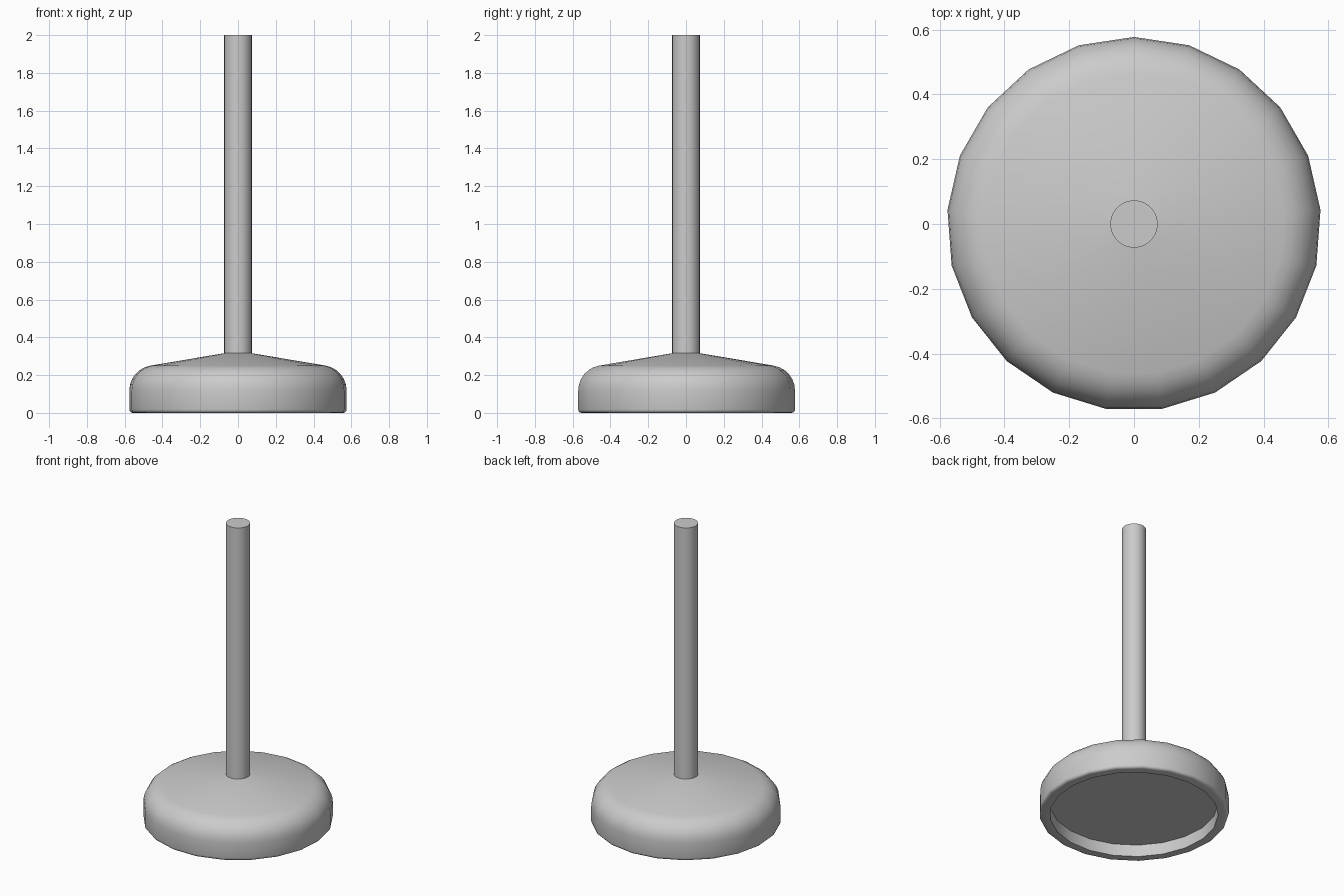
import bpy, bmesh
from math import cos, sin, pi, radians

if "Cube" in bpy.data.objects:
    bpy.data.objects.remove(bpy.data.objects["Cube"])


def lathe(name, profile, sides, start=pi / 2):
    """Revolve (radius, z) points about z; radius 0 becomes a single pole vertex."""
    bm = bmesh.new()
    rings = []
    for r, z in profile:
        if r == 0:
            rings.append([bm.verts.new((0, 0, z))] * sides)
        else:
            rings.append([bm.verts.new((r * cos(start + 2 * pi * i / sides),
                                        r * sin(start + 2 * pi * i / sides), z))
                          for i in range(sides)])
    for a, b in zip(rings, rings[1:]):
        for i in range(sides):
            j = (i + 1) % sides
            bm.faces.new(list(dict.fromkeys((a[i], a[j], b[j], b[i]))))
    bmesh.ops.recalc_face_normals(bm, faces=bm.faces)
    mesh = bpy.data.meshes.new(name)
    bm.to_mesh(mesh)
    bm.free()
    obj = bpy.data.objects.new(name, mesh)
    bpy.context.collection.objects.link(obj)
    bpy.ops.object.select_all(action='DESELECT')
    obj.select_set(True)
    bpy.context.view_layer.objects.active = obj
    bpy.ops.object.shade_smooth_by_angle(angle=radians(35))
    return obj


def arc(r, z, radius, a0, a1, steps):
    return [(r + radius * cos(radians(a0 + (a1 - a0) * i / steps)),
             z + radius * sin(radians(a0 + (a1 - a0) * i / steps)))
            for i in range(steps + 1)]


# Weighted base: recessed underside, rounded shoulder, shallow cone top
R = 0.577
base_profile = ([(0, 0.08), (0.512, 0.08), (0.512, 0)]
                + arc(R - 0.018, 0.018, 0.018, -90, 0, 3)
                + arc(R - 0.134, 0.118, 0.134, 0, 80.5, 6)
                + [(0.073, 0.316), (0, 0.316)])
lathe("base", base_profile, 21)

# Upright pole
lathe("pole", [(0, 0.31), (0.073, 0.31), (0.073, 2.0), (0, 2.0)], 48)
